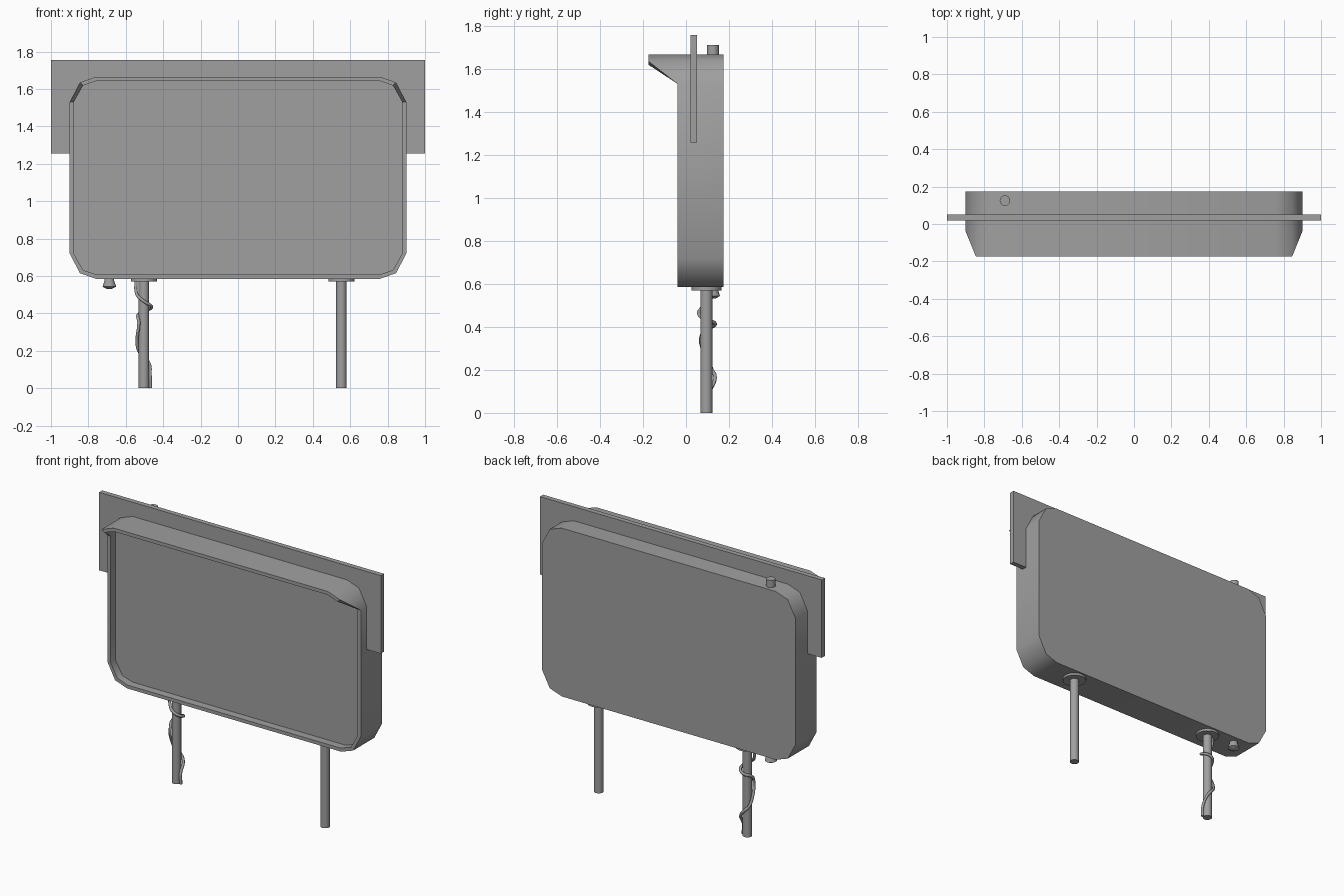
import bpy, bmesh, math

cube = bpy.data.objects.get("Cube")
if cube:
    bpy.data.objects.remove(cube, do_unlink=True)

grey = bpy.data.materials.new("plain grey")
grey.use_nodes = True
colour = (0.35, 0.35, 0.35, 1)
grey.diffuse_color = colour
grey.node_tree.nodes["Principled BSDF"].inputs["Base Color"].default_value = colour


def finish(bm, name, angle=45):
    bmesh.ops.recalc_face_normals(bm, faces=bm.faces)
    mesh = bpy.data.meshes.new(name)
    bm.to_mesh(mesh)
    bm.free()
    mesh.materials.append(grey)
    obj = bpy.data.objects.new(name, mesh)
    bpy.context.collection.objects.link(obj)
    bpy.ops.object.select_all(action="DESELECT")
    obj.select_set(True)
    bpy.context.view_layer.objects.active = obj
    bpy.ops.object.shade_smooth_by_angle(angle=math.radians(angle))
    return obj


def lathe(name, x, y, profile, sides=16):
    """Closed solid of revolution from (radius, z) pairs."""
    bm = bmesh.new()
    rings = [[bm.verts.new((x + r * math.cos(2 * math.pi * i / sides),
                            y + r * math.sin(2 * math.pi * i / sides), z))
              for i in range(sides)] for r, z in profile]
    bridge(bm, rings)
    bm.faces.new(rings[0])
    bm.faces.new(rings[-1])
    return finish(bm, name)


def bridge(bm, rings):
    for a, b in zip(rings, rings[1:]):
        n = len(a)
        for i in range(n):
            j = (i + 1) % n
            bm.faces.new((a[i], a[j], b[j], b[i]))


def outline(inset):
    """Chamfered rectangle, anticlockwise, as (x, z, is_hood)."""
    k = inset
    top = [(0.9 - k, 1.53, False), (0.845 - 0.75 * k, 1.635 - 0.75 * k, True),
           (0.76 - 0.2 * k, 1.665 - k, True)]
    right = [(x, 2.25 - z, False) for x, z, _ in reversed(top)] + top
    return right + [(-x, z, h) for x, z, h in reversed(right)]


# Housing with a hooded rim around a recessed panel
FRONT, HOOD, BACK, PANEL = -0.04, -0.175, 0.175, 0.01
bm = bmesh.new()
rings = []
for inset, front, hood in ((0, BACK, BACK), (0, FRONT, HOOD),
                           (0.022, FRONT, HOOD), (0.022, PANEL, PANEL)):
    rings.append([bm.verts.new((x, hood if h else front, z))
                  for x, z, h in outline(inset)])
bridge(bm, rings)
bm.faces.new(rings[0])
bm.faces.new(rings[-1])
finish(bm, "housing")

# Board through the top of the housing
bm = bmesh.new()
bmesh.ops.create_cube(bm, size=1)
for v in bm.verts:
    v.co = (v.co.x * 2, 0.036 + v.co.y * 0.032, 1.506 + v.co.z * 0.5)
finish(bm, "upper_board")

# Legs with their mounting flanges
for side, x in (("right", -0.503), ("left", 0.553)):
    lathe(side + "_leg", x, 0.095, [(0.028, 0), (0.028, 0.575)])
    lathe(side + "_flange", x, 0.095, [(0.07, 0.57), (0.07, 0.59)], 24)

# Knobs above and below the housing
lathe("top_knob", -0.69, 0.125, [(0.028, 1.65), (0.028, 1.71)])
lathe("bottom_knob", -0.688, 0.122,
      [(0.024, 0.59), (0.026, 0.575), (0.036, 0.543), (0.014, 0.531)])

# Cable twisted around the right leg
path = [(-.545, .095, .58), (-.54, .08, .5), (-.503, .06, .465),
        (-.465, .08, .44), (-.47, .12, .425), (-.503, .135, .41),
        (-.535, .1, .39), (-.53, .07, .35), (-.54, .1, .25),
        (-.53, .12, .2), (-.503, .135, .17), (-.475, .125, .13),
        (-.47, .09, .07), (-.468, .09, 0)]
curve = bpy.data.curves.new("cable", "CURVE")
curve.dimensions = "3D"
curve.bevel_depth = 0.009
curve.bevel_resolution = 1
curve.resolution_u = 4
curve.use_fill_caps = True
spline = curve.splines.new("BEZIER")
spline.bezier_points.add(len(path) - 1)
for point, co in zip(spline.bezier_points, path):
    point.co = co
    point.handle_left_type = point.handle_right_type = "AUTO"
curve.materials.append(grey)
bpy.context.collection.objects.link(bpy.data.objects.new("cable", curve))
